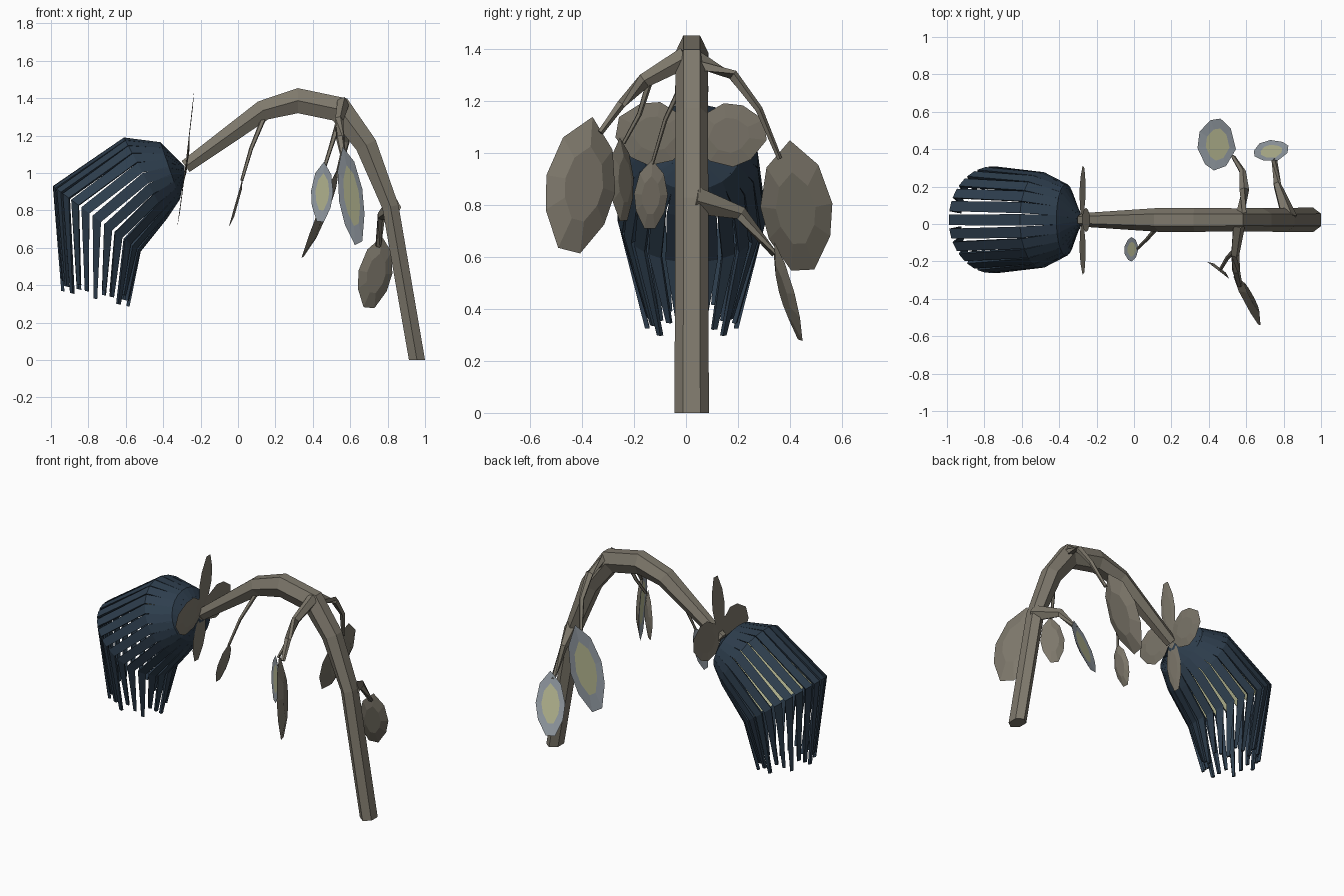
import bpy, bmesh, math
from mathutils import Vector as V

if "Cube" in bpy.data.objects:
    bpy.data.objects.remove(bpy.data.objects["Cube"])


def material(name, rgb):
    m = bpy.data.materials.new(name)
    m.diffuse_color = (*rgb, 1)
    m.use_nodes = True
    m.node_tree.nodes["Principled BSDF"].inputs["Base Color"].default_value = m.diffuse_color
    return m


BROWN = material("bark_brown", (0.21, 0.19, 0.15))
BLUE = material("petal_blue", (0.027, 0.048, 0.075))
RIM = material("leaf_rim", (0.32, 0.36, 0.40))
PALE = material("leaf_pale", (0.50, 0.51, 0.31))


def finish(bm, name, mats, recalc=True):
    if recalc:
        bmesh.ops.recalc_face_normals(bm, faces=bm.faces[:])
    me = bpy.data.meshes.new(name)
    bm.to_mesh(me)
    bm.free()
    for m in mats:
        me.materials.append(m)
    ob = bpy.data.objects.new(name, me)
    bpy.context.collection.objects.link(ob)
    return ob


def bridge(bm, a, b, mat=0):
    for i in range(len(a)):
        j = (i + 1) % len(a)
        bm.faces.new((a[i], a[j], b[j], b[i])).material_index = mat


def tube(name, pts, radii, sides=6, first_dir=None):
    """Sweep a flat-sided tube; radii holds (across, sideways) pairs."""
    bm = bmesh.new()
    pts = [V(p) for p in pts]
    rings = []
    for i, p in enumerate(pts):
        t = (pts[min(i + 1, len(pts) - 1)] - pts[max(i - 1, 0)]).normalized()
        if i == 0 and first_dir:
            t = V(first_dir)
        ref = V((0, 1, 0)) if abs(t.y) < 0.8 else V((1, 0, 0))
        side = (ref - t * ref.dot(t)).normalized()
        n = t.cross(side)
        rn, rs = radii[i]
        rings.append([bm.verts.new(p + side * rs * math.cos(k * math.tau / sides)
                                   + n * rn / math.cos(math.pi / sides) * math.sin(k * math.tau / sides))
                      for k in range(sides)])
    for a, b in zip(rings, rings[1:]):
        bridge(bm, a, b)
    bm.faces.new(rings[0])
    bm.faces.new(rings[-1])
    return finish(bm, name, [BROWN])


def leaf(name, base, tip, normal, width, depth=0.1, colours=(BROWN, RIM, PALE)):
    """Faceted leaf: bulged back, flat front with an inset patch."""
    base, tip = V(base), V(tip)
    d = tip - base
    u = d.normalized()
    n = V(normal)
    n = (n - u * n.dot(u)).normalized()
    s = u.cross(n)
    half = [(0.2, 0.72), (0.5, 1.0), (0.75, 0.85), (1.0, 0.32)]
    outline = [(0, 0)] + half + [(t, -w) for t, w in reversed(half)]
    bm = bmesh.new()

    def ring(scale, off):
        return [bm.verts.new(base + d * (0.5 + (t - 0.5) * scale)
                             + s * (w * scale * width / 2) + n * off * width) for t, w in outline]
    rim, front, back = ring(1, 0), ring(0.62, -depth * 0.15), ring(0.55, -depth)
    bridge(bm, rim, front, 1)
    bm.faces.new(front).material_index = 2
    bridge(bm, back, rim)
    bm.faces.new(back[::-1])
    return finish(bm, name, colours)


Y = 0.022  # stem axis offset

# Main arching stem
stem = [(0.957, 0, .043, .066), (0.815, 0.82, .044, .064), (0.685, 1.15, .058, .063),
        (0.545, 1.34, .07, .062), (0.32, 1.387, .067, .064), (0.135, 1.335, .055, .064),
        (-0.28, 1.035, .036, .036)]
tube("stem", [(x, Y, z) for x, z, a, b in stem], [(a, b) for x, z, a, b in stem], first_dir=(0, 0, 1))

# Side branches: points and radii
branches = {
    "front_twig": ([(0.14, 0, 1.3), (0.07, -0.08, 1.13), (0.02, -0.13, 0.96)], [.012, .009, .007]),
    "front_branch": ([(0.56, 0, 1.37), (0.54, -0.16, 1.28), (0.545, -0.25, 1.19), (0.565, -0.33, 1.08)],
                     [.035, .024, .018, .012]),
    "front_branch_twig": ([(0.54, -0.14, 1.28), (0.5, -0.18, 1.15), (0.465, -0.24, 1.04)],
                          [.014, .01, .008]),
    "back_branch": ([(0.57, 0.03, 1.36), (0.59, 0.18, 1.30), (0.58, 0.28, 1.17), (0.53, 0.36, 0.98)],
                    [.035, .022, .015, .01]),
    "low_branch": ([(0.83, 0.03, 0.82), (0.765, 0.21, 0.77), (0.75, 0.34, 0.61)], [.045, .022, .013]),
}
for name, (pts, rad) in branches.items():
    tube(name, pts, [(r, r) for r in rad], sides=5)

# Leaves: base, tip, pale-side direction, width
leaves = {
    "front_small_leaf": ((0.025, -0.13, 0.975), (-0.05, -0.14, 0.71), (-1, 0, .26), 0.13),
    "front_medium_leaf": ((0.46, -0.255, 1.06), (0.44, -0.24, 0.74), (-.6, -.78, 0), 0.15),
    "front_large_leaf": ((0.56, -0.36, 1.14), (0.645, -0.45, 0.625), (-.9, -.42, 0), 0.30),
    "back_large_leaf": ((0.545, 0.40, 1.05), (0.345, 0.45, 0.55), (-.93, .1, .37), 0.28),
    "low_leaf": ((0.77, 0.34, 0.66), (0.70, 0.44, 0.28), (-.25, .9, .3), 0.19),
}
for name, args in leaves.items():
    leaf(name, *args)

# Four sepals behind the flower head
for name, tip, w in (("sepal_top", (-0.235, Y, 1.44), 0.13), ("sepal_bottom", (-0.325, Y, 0.71), 0.13),
                     ("sepal_front", (-0.27, -0.265, 1.10), 0.25), ("sepal_back", (-0.27, 0.305, 1.09), 0.25)):
    leaf(name, (-0.28, Y, 1.05), tip, (-1, 0, .13), w, 0.03, (BROWN, BROWN, BROWN))

# Drooping flower head: each station = top (x, z), bottom (x, z), half-depth in y, petal width
stations = [((-0.285, 1.035), (-0.285, 0.985), .03, .012),
            ((-0.415, 1.165), (-0.31, 0.86), .19, .05),
            ((-0.61, 1.19), (-0.38, 0.755), .255, .062),
            ((-0.99, 0.93), (-0.52, 0.58), .285, .056),
            ((-0.945, 0.40), (-0.58, 0.315), .18, .02)]
COUNT = 24
bm = bmesh.new()
for k in range(COUNT):
    a = k * math.tau / COUNT
    rings = []
    for i, (top, bot, hy, w) in enumerate(stations):
        c = V(((top[0] + bot[0]) / 2, Y, (top[1] + bot[1]) / 2))
        h = V(((top[0] - bot[0]) / 2, 0, (top[1] - bot[1]) / 2))
        out = h * math.cos(a) + V((0, hy, 0)) * math.sin(a)
        side = (V((0, hy, 0)) * math.cos(a) - h * math.sin(a)).normalized() * w / 2
        if i == 4:
            c.z += (-0.03, 0.0, 0.025)[k % 3]
        inner = out - out.normalized() * 0.018
        rings.append([bm.verts.new(c + p) for p in
                      (out - side, out + side, inner + side * .8, inner - side * .8)])
    for i, (r, q) in enumerate(zip(rings, rings[1:])):
        for e in range(4):
            f = bm.faces.new((r[e], r[(e + 1) % 4], q[(e + 1) % 4], q[e]))
            f.material_index = 1 if e == 2 and i in (1, 2) else 0
    bm.faces.new(rings[0])
    bm.faces.new(rings[-1])
finish(bm, "flower_petals", [BLUE, PALE])
